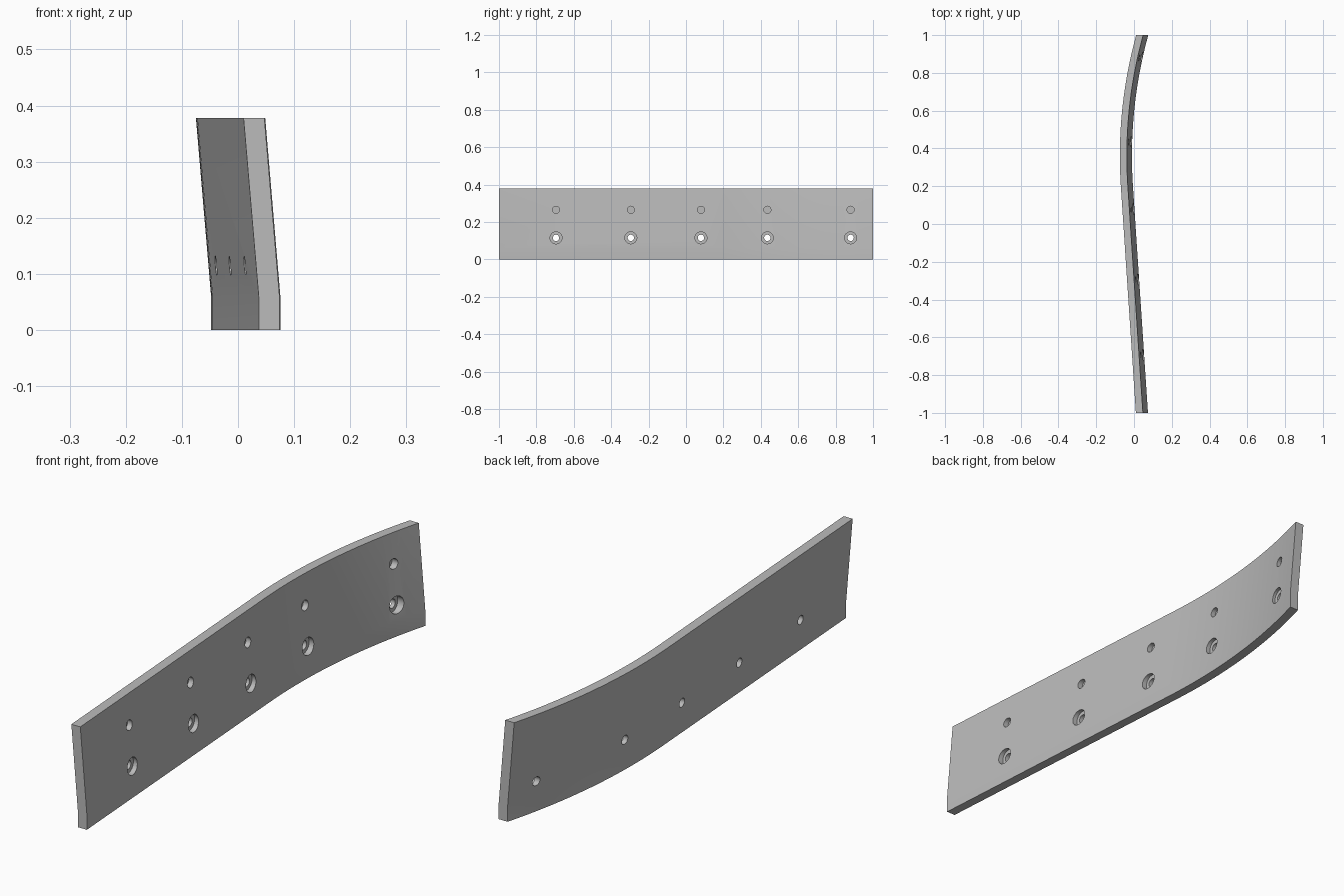
import bpy, bmesh, math
from mathutils import Matrix

if "Cube" in bpy.data.objects:
    bpy.data.objects.remove(bpy.data.objects["Cube"])

HEIGHT, THICK = 0.378, 0.037
Y_LOW, RADIUS, Y_START = 0.36, 2.41, 0.20   # deepest point of bend, bend radius, start of bend


def bend(y):
    """Sideways offset of the plate: straight run, then a tangent arc."""
    arc = lambda t: RADIUS - math.sqrt(RADIUS ** 2 - (t - Y_LOW) ** 2)
    if y >= Y_START:
        return arc(y)
    return arc(Y_START) + (Y_START - y) * (Y_LOW - Y_START) / RADIUS


def lean(z):
    """Upright foot, leaning face above it."""
    return -0.048 - max(0.0, z - 0.06) * 0.085


def face_x(y, z):
    return lean(z) + bend(y) + THICK


def new_object(name, bm):
    bmesh.ops.recalc_face_normals(bm, faces=bm.faces)
    mesh = bpy.data.meshes.new(name)
    bm.to_mesh(mesh)
    bm.free()
    ob = bpy.data.objects.new(name, mesh)
    bpy.context.collection.objects.link(ob)
    return ob


# Curved plate: one closed cross-section lofted along y
stations = [-1.0] + [Y_START + (1 - Y_START) * i / 20 for i in range(21)]
levels = [0.0, 0.06, HEIGHT]
bm = bmesh.new()
rings = []
for y in stations:
    left = [bm.verts.new((lean(z) + bend(y), y, z)) for z in levels]
    right = [bm.verts.new((face_x(y, z), y, z)) for z in reversed(levels)]
    rings.append(left + right)
for a, b in zip(rings, rings[1:]):
    for i in range(len(a)):
        j = (i + 1) % len(a)
        bm.faces.new((a[i], a[j], b[j], b[i]))
bm.faces.new(rings[0])
bm.faces.new(rings[-1])
plate = new_object("curved_plate", bm)

# Cutters for the holes, all running along x
HOLE_Y = [-0.695, -0.295, 0.08, 0.435, 0.88]


def hole_cutter(name, z, radius, depth):
    bm = bmesh.new()
    for y in HOLE_Y:
        x0, x1 = face_x(y, z) - depth, face_x(y, z) + 0.05
        place = Matrix.Translation(((x0 + x1) / 2, y, z)) @ Matrix.Rotation(math.pi / 2, 4, 'Y')
        bmesh.ops.create_cone(bm, cap_ends=True, segments=32, radius1=radius,
                              radius2=radius, depth=x1 - x0, matrix=place)
    ob = new_object(name, bm)
    ob.hide_render = True
    return ob


cutters = [hole_cutter("counterbore_cutter", 0.115, 0.032, 0.018),
           hole_cutter("through_hole_cutter", 0.115, 0.017, 0.1),
           hole_cutter("blind_hole_cutter", 0.265, 0.019, 0.02)]

bpy.context.view_layer.objects.active = plate
plate.select_set(True)
for cutter in cutters:
    mod = plate.modifiers.new(cutter.name, 'BOOLEAN')
    mod.operation, mod.solver, mod.object = 'DIFFERENCE', 'EXACT', cutter
    bpy.ops.object.modifier_apply(modifier=mod.name)
    bpy.data.objects.remove(cutter)

# Single grey finish
grey = bpy.data.materials.new("grey")
grey.diffuse_color = (0.5, 0.5, 0.5, 1)
grey.use_nodes = True
grey.node_tree.nodes["Principled BSDF"].inputs["Base Color"].default_value = grey.diffuse_color
plate.data.materials.clear()
plate.data.materials.append(grey)
bpy.ops.object.shade_smooth_by_angle(angle=math.radians(30))
